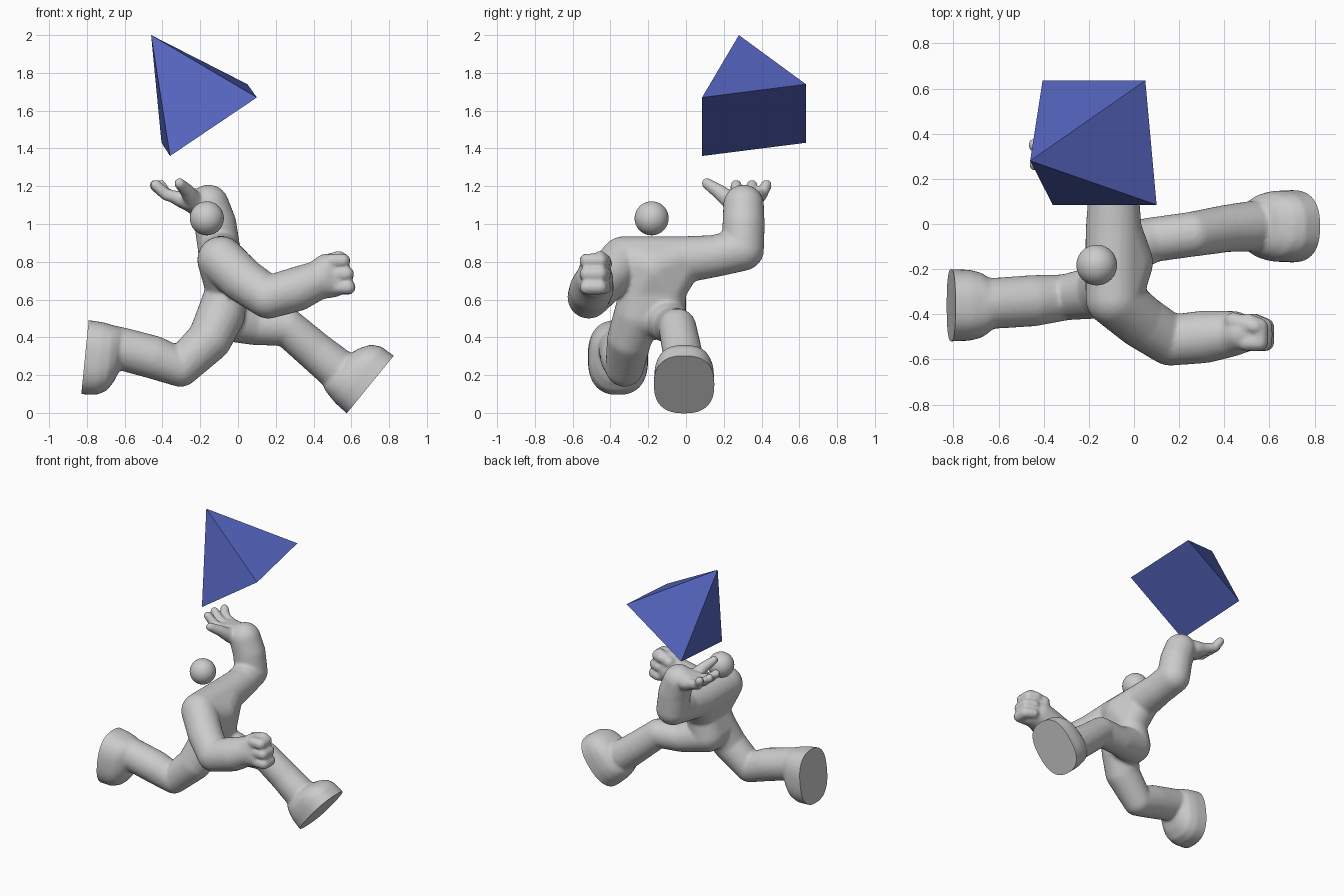
import bpy, bmesh, math
from mathutils import Vector

if "Cube" in bpy.data.objects:
    bpy.data.objects.remove(bpy.data.objects["Cube"])


def material(name, rgb):
    m = bpy.data.materials.new(name)
    m.diffuse_color = (*rgb, 1)
    m.use_nodes = True
    m.node_tree.nodes["Principled BSDF"].inputs["Base Color"].default_value = m.diffuse_color
    return m


GREY = material("light grey", (0.6, 0.6, 0.6))
BLUE = material("blue", (0.09, 0.13, 0.52))


def add_object(name, bm, mat):
    mesh = bpy.data.meshes.new(name)
    bm.to_mesh(mesh)
    bm.free()
    mesh.materials.append(mat)
    ob = bpy.data.objects.new(name, mesh)
    bpy.context.collection.objects.link(ob)
    return ob


def hull_points(bm, points):
    """Add the convex hull of some points as a new closed island."""
    tmp = bmesh.new()
    for p in points:
        tmp.verts.new(p)
    res = bmesh.ops.convex_hull(tmp, input=tmp.verts)
    junk = [v for v in tmp.verts if not v.link_faces]
    bmesh.ops.delete(tmp, geom=junk, context='VERTS')
    bmesh.ops.recalc_face_normals(tmp, faces=tmp.faces)
    mesh = bpy.data.meshes.new("hull")
    tmp.to_mesh(mesh)
    tmp.free()
    bm.from_mesh(mesh)
    bpy.data.meshes.remove(mesh)


def ball_points(x, y, z, r, n=24, m=14):
    for j in range(m + 1):
        a = math.pi * j / m
        for i in range(n if 0 < j < m else 1):
            b = 2 * math.pi * i / n
            yield Vector((x + r * math.sin(a) * math.cos(b),
                          y + r * math.sin(a) * math.sin(b), z + r * math.cos(a)))


def blob(bm, *balls):
    hull_points(bm, [p for b in balls for p in ball_points(*b)])


def limb(bm, *balls):
    for a, b in zip(balls, balls[1:]):
        blob(bm, a, b)


def foot(bm, centre, toe):
    """Rounded foot above a sole; returns the sole plane for the flat cut."""
    c, t = Vector(centre), Vector(toe).normalized()
    side = Vector((0, 1, 0))
    n = side.cross(t).normalized()          # points out of the sole
    pts = []
    # depth along normal, offset towards toe, half length, half width
    for d, off, hl, hw in ((0.04, 0, 0.197, 0.16), (0, 0, 0.197, 0.16),
                           (-0.08, 0, 0.193, 0.157), (-0.13, -0.008, 0.175, 0.145),
                           (-0.165, -0.03, 0.145, 0.12), (-0.19, -0.055, 0.105, 0.09)):
        for i in range(48):
            a = 2 * math.pi * i / 48
            u, v = math.cos(a), math.sin(a)
            u, v = (math.copysign(abs(k) ** 0.8, k) for k in (u, v))
            pts.append(c + n * d + t * (off + hl * u) + side * hw * v)
    hull_points(bm, pts)
    return c, n


body = bmesh.new()

# torso
shoulder_r, shoulder_l = (-0.09, -0.33, 0.81, 0.125), (-0.09, -0.03, 0.81, 0.125)
waist = ((-0.06, -0.24, 0.65, 0.11), (-0.06, -0.11, 0.65, 0.11))
hips = ((-0.09, -0.255, 0.52, 0.127), (-0.09, -0.125, 0.51, 0.125))
blob(body, shoulder_r, shoulder_l, (-0.045, -0.17, 0.76, 0.13), *waist)
blob(body, *waist, *hips)

# bent right arm and fist
limb(body, shoulder_r, (0.03, -0.43, 0.70, 0.12), (0.16, -0.515, 0.612, 0.113),
     (0.31, -0.5, 0.655, 0.117), (0.44, -0.485, 0.71, 0.1))
blob(body, (0.42, -0.49, 0.70, 0.1), (0.47, -0.485, 0.765, 0.078), (0.505, -0.485, 0.69, 0.078))
for x, z in ((0.555, 0.805), (0.575, 0.735), (0.583, 0.665)):
    limb(body, (x - 0.06, -0.525, z, 0.038), (x, -0.525, z, 0.039), (x, -0.455, z, 0.039),
         (x - 0.05, -0.43, z, 0.035))
limb(body, (0.44, -0.43, 0.79, 0.04), (0.535, -0.455, 0.825, 0.034))

# raised left arm with open palm
limb(body, shoulder_l, (-0.09, 0.15, 0.83, 0.111), (-0.1, 0.3, 0.865, 0.113),
     (-0.12, 0.305, 1.0, 0.112), (-0.155, 0.305, 1.1, 0.108))
blob(body, (-0.17, 0.3, 1.11, 0.085), (-0.25, 0.25, 1.12, 0.05), (-0.25, 0.36, 1.12, 0.05),
     (-0.32, 0.27, 1.135, 0.037), (-0.32, 0.375, 1.135, 0.037))
for y0, y1, x1 in ((0.265, 0.265, -0.435), (0.32, 0.35, -0.44), (0.375, 0.425, -0.41)):
    limb(body, (-0.3, y0, 1.135, 0.036), (-0.38, (y0 + y1) / 2, 1.155, 0.032),
         (x1, y1, 1.205, 0.03))
limb(body, (-0.23, 0.24, 1.12, 0.05), (-0.27, 0.17, 1.175, 0.038), (-0.31, 0.11, 1.215, 0.029))

# stretched front leg
limb(body, hips[1], (0.08, -0.07, 0.46, 0.1), (0.26, -0.045, 0.453, 0.1),
     (0.41, -0.02, 0.325, 0.105), (0.52, -0.01, 0.235, 0.112), (0.6, -0.01, 0.17, 0.112))
# trailing rear leg
limb(body, hips[0], (-0.15, -0.3, 0.39, 0.118), (-0.305, -0.325, 0.24, 0.102),
     (-0.45, -0.34, 0.295, 0.114), (-0.6, -0.35, 0.335, 0.113), (-0.7, -0.355, 0.355, 0.115))
# feet
soles = [foot(body, (0.70, -0.01, 0.15), (0.632, 0, 0.775)),
         foot(body, (-0.81, -0.36, 0.295), (-0.1, 0, -0.995))]

runner = add_object("running_figure", body, GREY)

# fuse the parts into one smooth skin
bpy.context.view_layer.objects.active = runner
runner.select_set(True)
mod = runner.modifiers.new("fuse", 'REMESH')
mod.mode, mod.voxel_size = 'VOXEL', 0.01
bpy.ops.object.modifier_apply(modifier=mod.name)
mod = runner.modifiers.new("soften", 'SMOOTH')
mod.factor, mod.iterations = 0.5, 7
bpy.ops.object.modifier_apply(modifier=mod.name)

# cut the soles flat
bm = bmesh.new()
bm.from_mesh(runner.data)
for c, n in soles:
    if n.x * c.x < 0:
        n = -n
    cut = bmesh.ops.bisect_plane(bm, geom=bm.verts[:] + bm.edges[:] + bm.faces[:],
                                 plane_co=c, plane_no=n, clear_outer=True)
    edges = [e for e in cut['geom_cut'] if isinstance(e, bmesh.types.BMEdge)]
    bmesh.ops.contextual_create(bm, geom=edges)
bmesh.ops.recalc_face_normals(bm, faces=bm.faces)
bm.to_mesh(runner.data)
bm.free()
bpy.ops.object.shade_smooth_by_angle(angle=math.radians(45))

# floating head
bm = bmesh.new()
bmesh.ops.create_uvsphere(bm, u_segments=40, v_segments=24, radius=0.09)
for f in bm.faces:
    f.smooth = True
head = add_object("head", bm, GREY)
head.location = (-0.165, -0.182, 1.03)

# tilted square pyramid
bm = bmesh.new()
hull_points(bm, [(-0.46, 0.28, 2.0), (0.10, 0.085, 1.67), (0.05, 0.635, 1.74),
                 (-0.36, 0.085, 1.36), (-0.405, 0.635, 1.43)])
add_object("pyramid", bm, BLUE)
